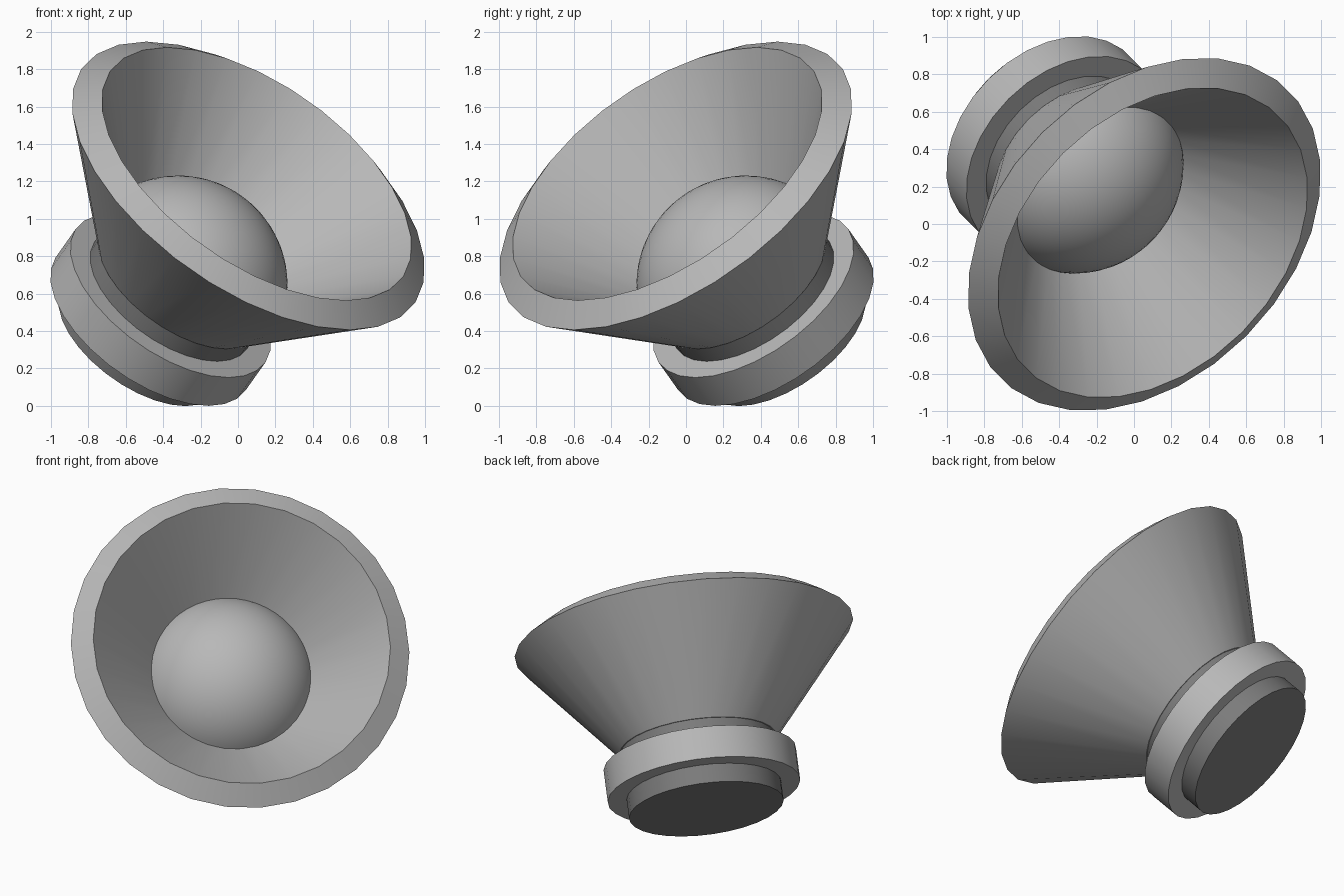
import bpy, bmesh, math
from mathutils import Vector, Matrix

if "Cube" in bpy.data.objects:
    bpy.data.objects.remove(bpy.data.objects["Cube"])

# Tilted axis: 45 degrees up, pointing to the front right
U = Vector((1, 1, 0)).normalized()
V = Vector((-0.5, 0.5, math.sqrt(0.5)))
N = Vector((0.5, -0.5, math.sqrt(0.5)))
CENTRE = Vector((0.055, -0.055, 1.177))
FRAME = Matrix.Translation(CENTRE) @ Matrix((U, V, N)).transposed().to_4x4()


def colour(name, value):
    mat = bpy.data.materials.new(name)
    mat.diffuse_color = (value, value, value, 1)
    mat.use_nodes = True
    mat.node_tree.nodes["Principled BSDF"].inputs["Base Color"].default_value = mat.diffuse_color
    return mat


light_grey = colour("light_grey", 0.48)
dark_grey = colour("dark_grey", 0.2)


def lathe(name, profile, mat, sides=30):
    """Spin a (radius, distance along axis) profile that starts and ends on the axis."""
    bm = bmesh.new()
    rings = []
    for r, t in profile:
        if r < 1e-6:
            rings.append([bm.verts.new((0, 0, t))])
            continue
        ring = []
        for i in range(sides):
            a = 2 * math.pi * (i + 0.5) / sides
            ring.append(bm.verts.new((r * math.cos(a), r * math.sin(a), t)))
        rings.append(ring)
    for a, b in zip(rings, rings[1:]):
        for i in range(sides):
            j = (i + 1) % sides
            if len(a) == 1:
                bm.faces.new((a[0], b[i], b[j]))
            elif len(b) == 1:
                bm.faces.new((a[i], a[j], b[0]))
            else:
                bm.faces.new((a[i], a[j], b[j], b[i]))
    bmesh.ops.recalc_face_normals(bm, faces=bm.faces)
    mesh = bpy.data.meshes.new(name)
    bm.to_mesh(mesh)
    bm.free()
    mesh.materials.append(mat)
    mesh.transform(FRAME)
    obj = bpy.data.objects.new(name, mesh)
    bpy.context.collection.objects.link(obj)
    bpy.ops.object.select_all(action='DESELECT')
    obj.select_set(True)
    bpy.context.view_layer.objects.active = obj
    bpy.ops.object.shade_smooth_by_angle(angle=math.radians(30))
    return obj


# Dark core: back disc and recessed neck, running through the flange
lathe("core", [(0, -1.168), (0.498, -1.168), (0.498, -0.715), (0, -0.715)], dark_grey)

# Wide flange around the core
lathe("flange", [(0, -1.044), (0.62, -1.044), (0.62, -0.83), (0, -0.83)], light_grey)

# Flared cone with bevelled rim and hollow inside
lathe("flared_cone", [(0, -0.73), (0.505, -0.73), (1.09, 0), (0.957, 0.09),
                      (0.483, -0.51), (0, -0.51)], light_grey)

# Domed centre: cap of a sphere sitting in the cone
R, C, START = 0.585, -0.75, -0.50
top = math.acos((START - C) / R)
dome = [(R * math.sin(top * k / 12), C + R * math.cos(top * k / 12)) for k in range(13)]
lathe("centre_dome", dome + [(0, START)], light_grey, 48)
